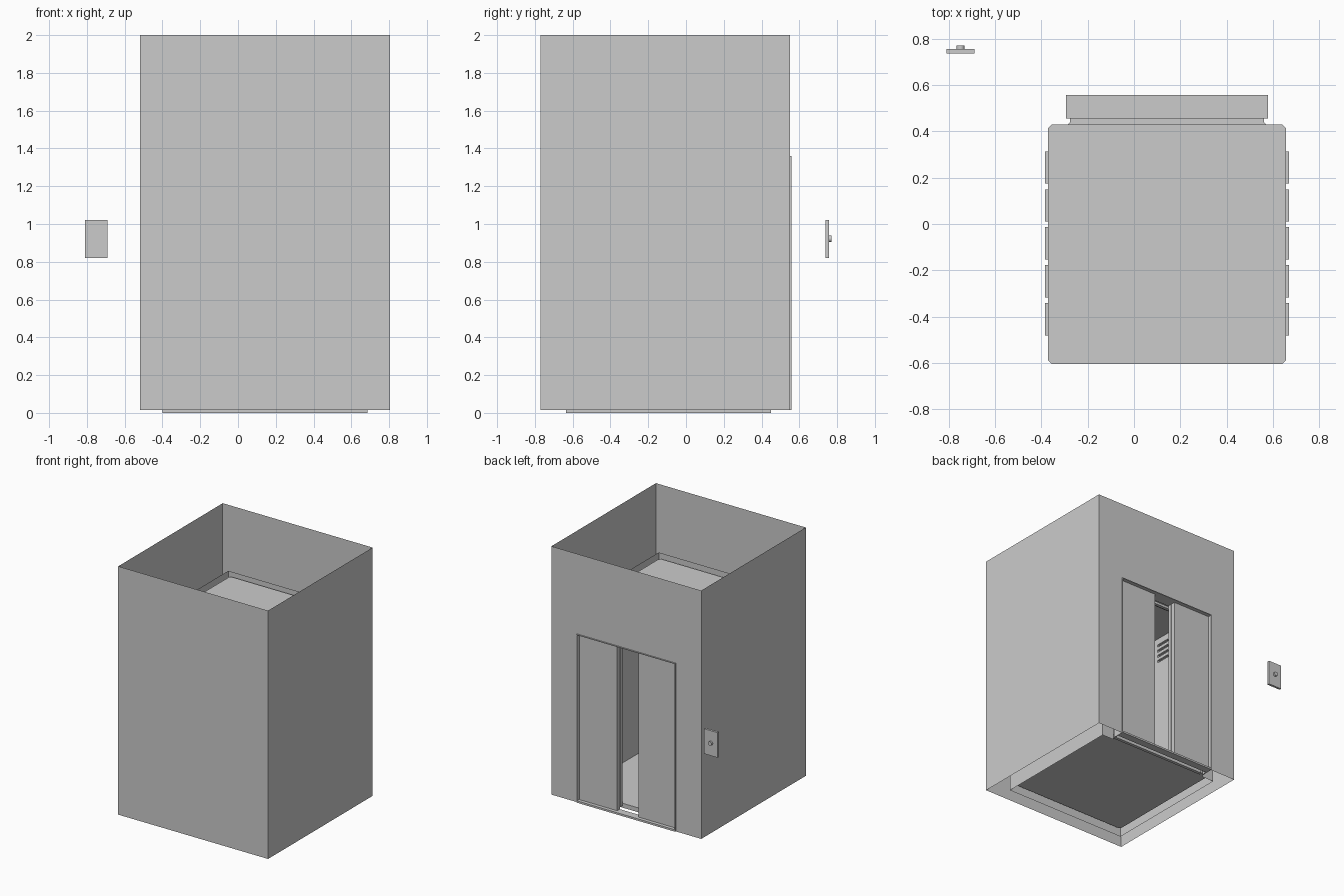
import bpy, bmesh
from mathutils import Matrix, Vector

if "Cube" in bpy.data.objects:
    bpy.data.objects.remove(bpy.data.objects["Cube"])

CX = 0.1425          # centre line of shaft and car
FLOOR, ROOF = 0.045, 1.5
DOOR_TOP = 1.36


def finish(name, bm, fix=True):
    if fix:
        bmesh.ops.recalc_face_normals(bm, faces=bm.faces)
    me = bpy.data.meshes.new(name)
    bm.to_mesh(me)
    bm.free()
    ob = bpy.data.objects.new(name, me)
    bpy.context.collection.objects.link(ob)
    return ob


def boxes(name, spans):
    """One object made of boxes given as (x0, x1, y0, y1, z0, z1)."""
    bm = bmesh.new()
    for x0, x1, y0, y1, z0, z1 in spans:
        m = Matrix.LocRotScale(Vector(((x0 + x1) / 2, (y0 + y1) / 2, (z0 + z1) / 2)), None,
                               Vector((x1 - x0, y1 - y0, z1 - z0)))
        bmesh.ops.create_cube(bm, size=1, matrix=m)
    return finish(name, bm)


def sheet_tube(name, hw, y0, y1, z0, z1, door_hw, door_top):
    """Open, paper-thin four-wall tube with a doorway in the back wall."""
    bm = bmesh.new()
    a, b, c, d = CX - hw, CX + hw, CX - door_hw, CX + door_hw
    walls = [
        [(a, y0, z0), (b, y0, z0), (b, y0, z1), (a, y0, z1)],
        [(a, y1, z0), (a, y0, z0), (a, y0, z1), (a, y1, z1)],
        [(b, y0, z0), (b, y1, z0), (b, y1, z1), (b, y0, z1)],
        [(b, y1, z0), (d, y1, z0), (d, y1, door_top), (c, y1, door_top),
         (c, y1, z0), (a, y1, z0), (a, y1, z1), (b, y1, z1)],
    ]
    for w in walls:
        bm.faces.new([bm.verts.new(p) for p in w])
    bmesh.ops.remove_doubles(bm, verts=bm.verts, dist=1e-5)
    return finish(name, bm, False)


def prism(name, pts, z0, z1):
    """Plan outline extruded upwards."""
    bm = bmesh.new()
    f = bm.faces.new([bm.verts.new((x, y, z0)) for x, y in pts])
    r = bmesh.ops.extrude_face_region(bm, geom=[f])
    bmesh.ops.translate(bm, vec=(0, 0, z1 - z0),
                        verts=[v for v in r["geom"] if isinstance(v, bmesh.types.BMVert)])
    return finish(name, bm)


def mirrored(half):
    """Complete a plan outline given as offsets from the centre line."""
    return [(CX + x, y) for x, y in half] + [(CX - x, y) for x, y in reversed(half)]


# Shaft and inner car casing
sheet_tube("shaft_walls", 0.6625, -0.77, 0.55, 0.015, 2.0, 0.436, DOOR_TOP)
sheet_tube("car_casing", 0.5425, -0.635, 0.45, 0.0, 1.53, 0.436, DOOR_TOP)

# Car body: floor, roof, walls with chamfered corners
HW, Y0, Y1, C, T = 0.514, -0.605, 0.43, 0.016, 0.018
plan = mirrored([(HW - C, Y0), (HW, Y0 + C), (HW, Y1 - C), (HW - C, Y1)])
prism("car_floor", plan, FLOOR, FLOOR + 0.015)
prism("car_roof", plan, ROOF - 0.02, ROOF)
walls = prism("car_walls", mirrored([
    (HW - T, Y0 + T), (HW - T, Y1 - T), (0.42, Y1 - T), (0.42, Y1),
    (HW - C, Y1), (HW, Y1 - C), (HW, Y0 + C), (HW - C, Y0)]), FLOOR + 0.015, ROOF - 0.02)
boxes("car_header", [(CX - 0.42, CX + 0.42, Y1 - T, Y1, 1.34, ROOF - 0.02)])
boxes("roof_hatch", [(-0.11, 0.4, -0.55, -0.255, ROOF, ROOF + 0.004)])

# Vent slots near the ceiling, with shallow pockets behind them
slots, pockets = [], []
for i in range(5):
    y = -0.412 + i * 0.164
    for s in (-1, 1):
        xa, xb = sorted((CX + s * HW, CX + s * (HW + 0.014)))
        pockets.append((xa, xb, y - 0.07, y + 0.07, 1.265, 1.445))
        xa, xb = sorted((CX + s * (HW - 0.03), CX + s * (HW + 0.007)))
        for k in range(4):
            z = 1.285 + k * 0.045
            slots.append((xa, xb, y - 0.06, y + 0.06, z - 0.01, z + 0.01))
boxes("vent_pockets", pockets)
cutter = boxes("vent_cutter", slots)
cutter.hide_render = True
cutter.hide_set(True)
mod = walls.modifiers.new("vents", "BOOLEAN")
mod.operation, mod.object, mod.solver = "DIFFERENCE", cutter, "EXACT"

# Car door surround, flaring slightly toward the car
prism("car_sill", mirrored([(0.43, 0.43), (0.42, 0.44), (0.42, 0.455)]), FLOOR - 0.02, FLOOR + 0.015)
prism("car_lintel", mirrored([(0.43, 0.43), (0.42, 0.44), (0.42, 0.455)]), 1.33, 1.35)

# Landing doorway lining and sill
boxes("landing_frame", [
    (CX - 0.437, CX + 0.437, 0.455, 0.558, DOOR_TOP - 0.006, DOOR_TOP),
    (CX - 0.437, CX - 0.432, 0.455, 0.558, 0.015, DOOR_TOP),
    (CX + 0.432, CX + 0.437, 0.455, 0.558, 0.015, DOOR_TOP)])
boxes("landing_sill", [(CX - 0.432, CX + 0.432, 0.497, 0.558, 0.015, 0.03)])

# Half-open door pairs
for side, s in (("left", -1), ("right", 1)):
    for part, ya, yb, z0 in (("car_door", 0.46, 0.49, FLOOR), ("landing_door", 0.497, 0.53, 0.03)):
        xa, xb = sorted((CX + s * 0.095, CX + s * 0.43))
        boxes(f"{part}_{side}", [(xa, xb, ya, yb, z0, DOOR_TOP - 0.008)])

# Call button on the landing
plate = boxes("call_plate", [(-0.81, -0.69, 0.738, 0.756, 0.82, 1.02)])
bpy.ops.mesh.primitive_cylinder_add(vertices=24, radius=0.017, depth=0.016,
                                    location=(-0.75, 0.763, 0.922), rotation=(1.5708, 0, 0))
bpy.context.object.name = "call_button"
bpy.ops.object.shade_smooth_by_angle()
